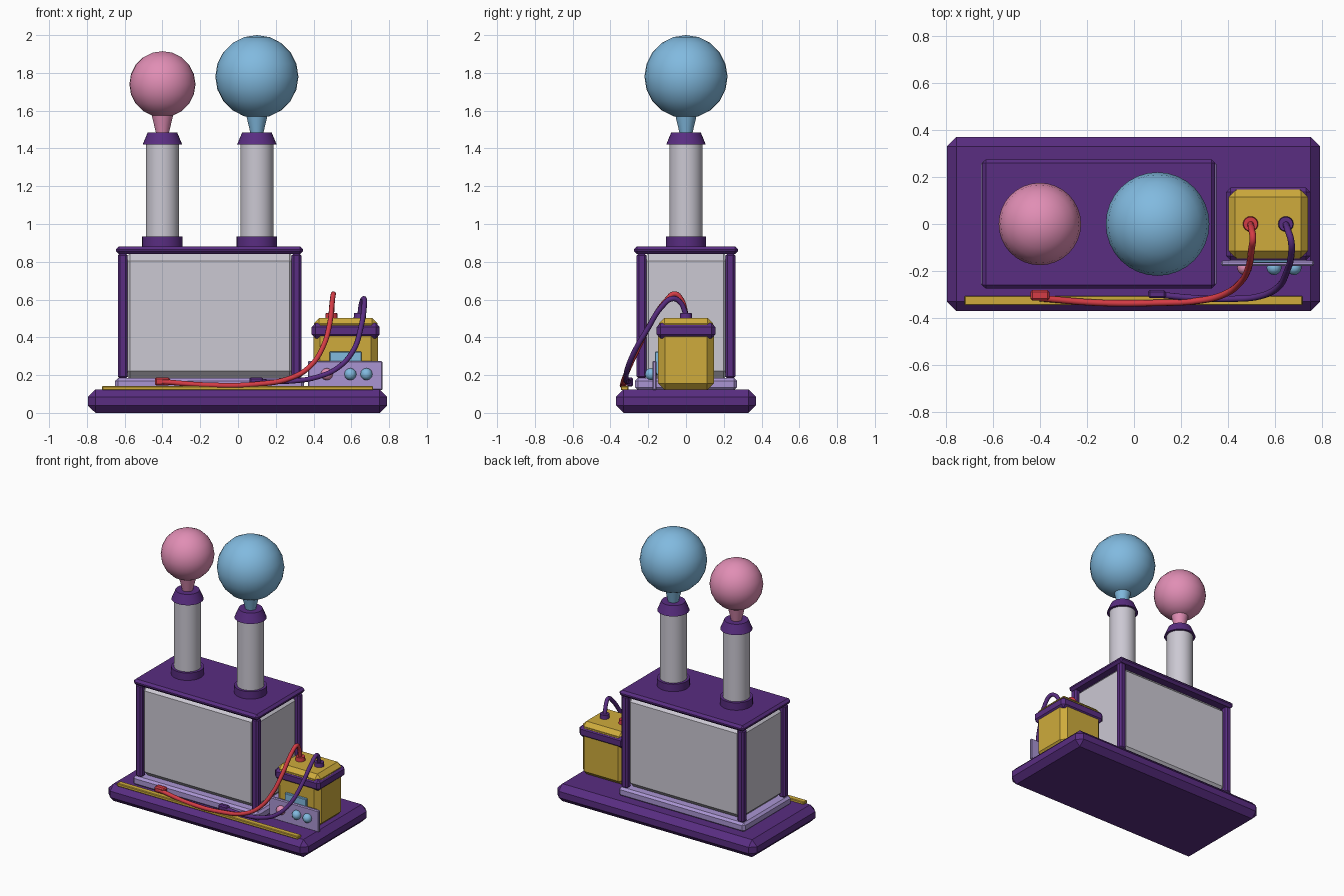
import bpy
import bmesh
from math import radians
from mathutils import Matrix

cube = bpy.data.objects.get("Cube")
if cube:
    bpy.data.objects.remove(cube, do_unlink=True)


def material(name, rgb):
    mat = bpy.data.materials.new(name)
    mat.use_nodes = True
    color = (*rgb, 1)
    mat.diffuse_color = color
    mat.node_tree.nodes["Principled BSDF"].inputs["Base Color"].default_value = color
    return mat


PURPLE = material("purple", (0.10, 0.026, 0.22))
GREY = material("pale grey", (0.60, 0.58, 0.65))
LAVENDER = material("lavender", (0.40, 0.30, 0.65))
YELLOW = material("yellow", (0.62, 0.41, 0.045))
PINK = material("pink", (0.75, 0.27, 0.46))
BLUE = material("blue", (0.22, 0.49, 0.74))
RED = material("red", (0.66, 0.045, 0.06))


def finish(name, bm, mat, smooth=False):
    mesh = bpy.data.meshes.new(name)
    bm.to_mesh(mesh)
    bm.free()
    mesh.materials.append(mat)
    obj = bpy.data.objects.new(name, mesh)
    bpy.context.collection.objects.link(obj)
    if smooth:
        bpy.ops.object.select_all(action="DESELECT")
        obj.select_set(True)
        bpy.context.view_layer.objects.active = obj
        bpy.ops.object.shade_smooth_by_angle(angle=radians(35))
    return obj


def box(name, mat, x, y, z, chamfer=0.0):
    """Chamfered box between (low, high) limits on each axis."""
    bm = bmesh.new()
    bmesh.ops.create_cube(bm, size=1)
    for v in bm.verts:
        v.co = [lo + (c + 0.5) * (hi - lo) for c, (lo, hi) in zip(v.co, (x, y, z))]
    if chamfer:
        bmesh.ops.bevel(bm, geom=bm.edges[:], offset=chamfer, segments=1,
                        profile=0.5, affect="EDGES")
    return finish(name, bm, mat)


def frustum(name, mat, x, y, z, r_low, r_high, sides=32):
    """Upright round part between two heights."""
    bm = bmesh.new()
    bmesh.ops.create_cone(bm, cap_ends=True, segments=sides, radius1=r_low,
                          radius2=r_high, depth=z[1] - z[0],
                          matrix=Matrix.Translation((x, y, sum(z) / 2)))
    return finish(name, bm, mat, True)


def ball(name, mat, center, r, segments=32, rings=10):
    bm = bmesh.new()
    bmesh.ops.create_uvsphere(bm, u_segments=segments, v_segments=rings, radius=r,
                              matrix=Matrix.Translation(center))
    obj = finish(name, bm, mat)
    obj.data.shade_smooth()
    return obj


def wire(name, mat, points, r=0.014):
    curve = bpy.data.curves.new(name, "CURVE")
    curve.dimensions = "3D"
    curve.bevel_depth = r
    curve.bevel_resolution = 2
    curve.resolution_u = 6
    curve.use_fill_caps = True
    spline = curve.splines.new("BEZIER")
    spline.bezier_points.add(len(points) - 1)
    for bp, co in zip(spline.bezier_points, points):
        bp.co = co
        bp.handle_left_type = bp.handle_right_type = "AUTO"
    curve.materials.append(mat)
    bpy.context.collection.objects.link(bpy.data.objects.new(name, curve))


# Base board and front rail
box("base_board", PURPLE, (-0.795, 0.79), (-0.37, 0.37), (0, 0.125), 0.04)
box("front_rail", YELLOW, (-0.72, 0.715), (-0.345, -0.305), (0.12, 0.142), 0.004)

# Case with plinth, panels, corner posts and roof
box("case_plinth", LAVENDER, (-0.65, 0.35), (-0.27, 0.27), (0.12, 0.185), 0.015)
box("case_panels", GREY, (-0.615, 0.315), (-0.24, 0.24), (0.18, 0.845), 0.042)
box("case_roof", PURPLE, (-0.645, 0.345), (-0.275, 0.275), (0.84, 0.882), 0.016)
for side, px in (("right", -0.61), ("left", 0.31)):
    for end, py in (("front", -0.235), ("back", 0.235)):
        box(f"{end}_{side}_post", PURPLE, (px - 0.026, px + 0.026),
            (py - 0.026, py + 0.026), (0.18, 0.845), 0.012)

# Two columns carrying balls
for side, cx, mat, r, cz in (("right", -0.4, PINK, 0.175, 1.74),
                             ("left", 0.1, BLUE, 0.22, 1.78)):
    frustum(f"{side}_collar", PURPLE, cx, 0, (0.875, 0.935), 0.107, 0.107)
    frustum(f"{side}_column", GREY, cx, 0, (0.92, 1.43), 0.088, 0.088)
    frustum(f"{side}_cap", PURPLE, cx, 0, (1.42, 1.485), 0.105, 0.078)
    frustum(f"{side}_neck", mat, cx, 0, (1.48, 1.59), 0.034, 0.06)
    ball(f"{side}_ball", mat, (cx, 0, cz), r)

# Battery with band and terminals
box("battery_body", YELLOW, (0.4, 0.74), (-0.147, 0.147), (0.12, 0.5), 0.035)
box("battery_band", PURPLE, (0.39, 0.75), (-0.155, 0.155), (0.395, 0.475), 0.02)
box("battery_lid", YELLOW, (0.402, 0.738), (-0.143, 0.143), (0.44, 0.502), 0.028)
frustum("red_terminal", RED, 0.495, 0, (0.49, 0.53), 0.034, 0.03, 16)
frustum("purple_terminal", PURPLE, 0.645, 0, (0.49, 0.53), 0.034, 0.03, 16)

# Control plate with screen and knobs
box("control_plate", LAVENDER, (0.37, 0.765), (-0.178, -0.155), (0.12, 0.275), 0.006)
box("screen", BLUE, (0.485, 0.655), (-0.165, -0.14), (0.2, 0.325), 0.004)
for label, kx, mat in (("right", 0.47, PINK), ("middle", 0.595, BLUE),
                       ("left", 0.68, BLUE)):
    ball(f"{label}_knob", mat, (kx, -0.185, 0.205), 0.032, 12, 6)

# Cable clips
box("red_clip", RED, (-0.44, -0.36), (-0.325, -0.28), (0.145, 0.187), 0.008)
box("purple_clip", PURPLE, (0.06, 0.135), (-0.315, -0.28), (0.14, 0.187), 0.008)

# Cables from terminals to clips
wire("red_cable", RED, [
    (0.495, 0, 0.52), (0.5, -0.025, 0.6), (0.505, -0.06, 0.63), (0.5, -0.1, 0.6),
    (0.485, -0.19, 0.47), (0.45, -0.25, 0.35), (0.38, -0.3, 0.245),
    (0.28, -0.325, 0.185), (0.1, -0.335, 0.152), (-0.15, -0.335, 0.147),
    (-0.4, -0.315, 0.165)])
wire("purple_cable", PURPLE, [
    (0.645, 0, 0.52), (0.655, -0.03, 0.585), (0.667, -0.07, 0.605),
    (0.668, -0.13, 0.56), (0.65, -0.2, 0.45), (0.61, -0.27, 0.33),
    (0.53, -0.308, 0.24), (0.42, -0.318, 0.19), (0.28, -0.316, 0.168),
    (0.1, -0.3, 0.165)])
